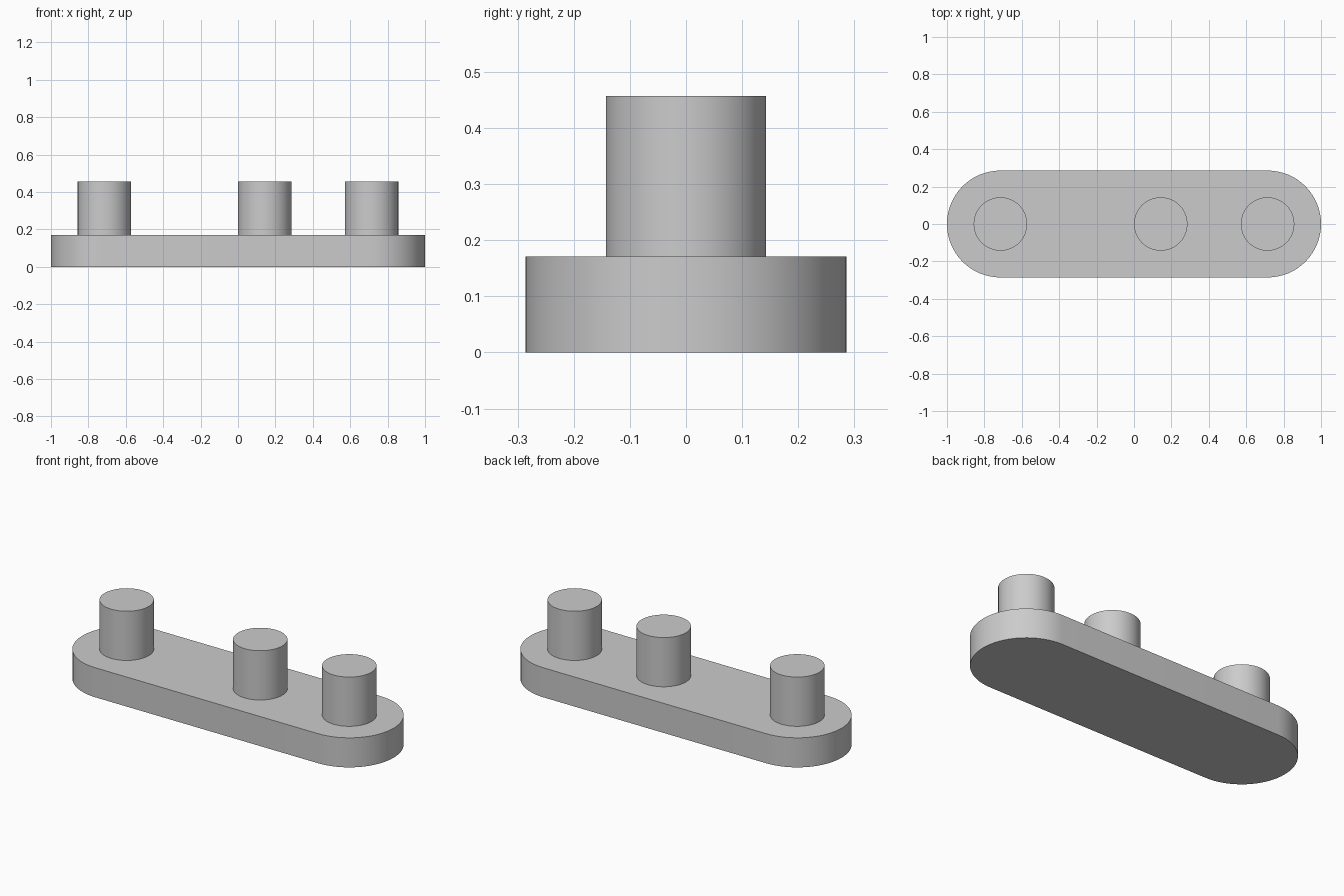
import bpy
import bmesh
from math import cos, sin, pi, radians

cube = bpy.data.objects.get("Cube")
if cube:
    bpy.data.objects.remove(cube, do_unlink=True)

UNIT = 1 / 7            # peg radius, the module of the whole part
BASE_TOP = 1.2 * UNIT
PEG_TOP = 3.2 * UNIT
END_X = 5 * UNIT        # centre of the rounded ends

grey = bpy.data.materials.new("plain_grey")
grey.use_nodes = True
grey.diffuse_color = (0.6, 0.6, 0.6, 1)
grey.node_tree.nodes["Principled BSDF"].inputs["Base Color"].default_value = (0.6, 0.6, 0.6, 1)


def arc(cx, radius, start, sweep, steps):
    """Points on an arc centred on (cx, 0)."""
    return [(cx + radius * cos(start + sweep * i / steps),
             radius * sin(start + sweep * i / steps)) for i in range(steps + 1)]


def extrude_profile(name, outline, bottom, top):
    """Closed outline raised into a solid with smooth walls and sharp rims."""
    bm = bmesh.new()
    face = bm.faces.new([bm.verts.new((x, y, bottom)) for x, y in outline])
    raised = bmesh.ops.extrude_face_region(bm, geom=[face], use_keep_orig=True)
    verts = [v for v in raised["geom"] if isinstance(v, bmesh.types.BMVert)]
    bmesh.ops.translate(bm, verts=verts, vec=(0, 0, top - bottom))
    bmesh.ops.recalc_face_normals(bm, faces=bm.faces[:])
    mesh = bpy.data.meshes.new(name)
    bm.to_mesh(mesh)
    bm.free()
    mesh.materials.append(grey)
    obj = bpy.data.objects.new(name, mesh)
    bpy.context.collection.objects.link(obj)
    bpy.ops.object.select_all(action="DESELECT")
    obj.select_set(True)
    bpy.context.view_layer.objects.active = obj
    bpy.ops.object.shade_smooth_by_angle(angle=radians(30))
    return obj


# Base plate with two half-round ends
stadium = arc(END_X, 2 * UNIT, -pi / 2, pi, 32) + arc(-END_X, 2 * UNIT, pi / 2, pi, 32)
extrude_profile("base_plate", stadium, 0, BASE_TOP)

# Three upright pegs, unevenly spaced
for name, x in (("right_peg", -END_X), ("middle_peg", UNIT), ("left_peg", END_X)):
    extrude_profile(name, arc(x, UNIT, 0, 2 * pi, 64)[:-1], BASE_TOP, PEG_TOP)
